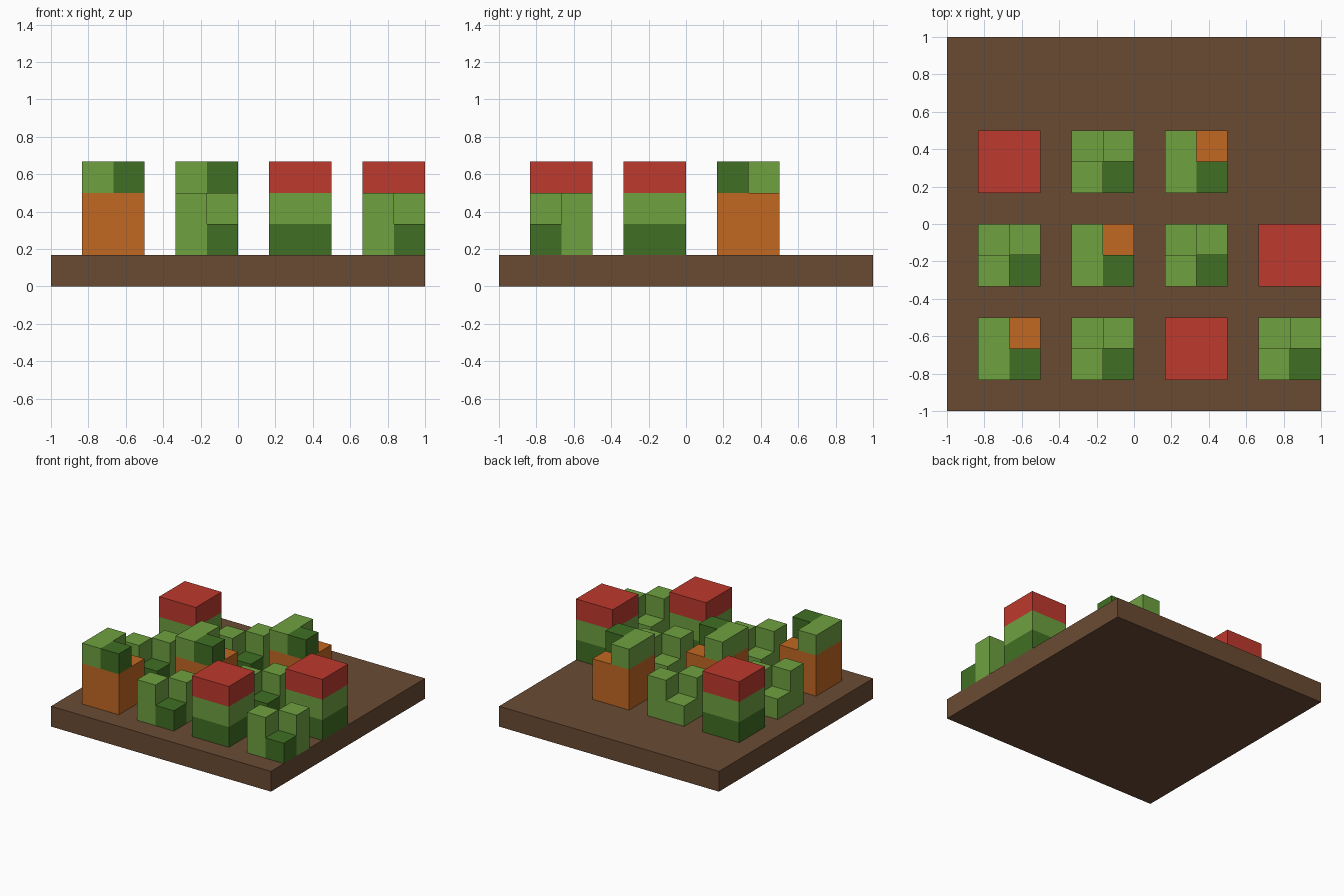
import bpy
import bmesh
from mathutils import Vector

if "Cube" in bpy.data.objects:
    bpy.data.objects.remove(bpy.data.objects["Cube"], do_unlink=True)

U = 1 / 6  # one block


def material(name, rgb):
    lin = [((c / 255 + 0.055) / 1.055) ** 2.4 for c in rgb]
    m = bpy.data.materials.new(name)
    m.use_nodes = True
    m.diffuse_color = (*lin, 1)
    m.node_tree.nodes["Principled BSDF"].inputs["Base Color"].default_value = (*lin, 1)
    return m


SOIL = material("soil brown", (106, 75, 52))
DARK = material("dark green", (64, 112, 35))
LIGHT = material("light green", (110, 161, 64))
RED = material("red", (190, 58, 45))
ORANGE = material("orange", (193, 104, 34))


def blocks(name, mat, origin, boxes):
    """One object made of boxes, each (low corner, size) in blocks from origin."""
    bm = bmesh.new()
    for low, size in boxes:
        verts = bmesh.ops.create_cube(bm, size=1)["verts"]
        low, size = Vector(low), Vector(size)
        for v in verts:
            v.co = (low + size * 0.5 + v.co * size) * U
    mesh = bpy.data.meshes.new(name)
    bm.to_mesh(mesh)
    bm.free()
    mesh.materials.append(mat)
    ob = bpy.data.objects.new(name, mesh)
    ob.location = Vector(origin) * U
    bpy.context.collection.objects.link(ob)


def tomato(o):
    blocks("tomato_stem", DARK, o, [((0, 0, 0), (2, 2, 1))])
    blocks("tomato_leaves", LIGHT, o, [((0, 0, 1), (2, 2, 1))])
    blocks("tomato_fruit", RED, o, [((0, 0, 2), (2, 2, 1))])


def carrot(o):
    blocks("carrot_root", ORANGE, o, [((0, 0, 0), (2, 2, 2))])
    blocks("carrot_light_leaf", LIGHT, o, [((0, 0, 2), (1, 2, 1))])
    blocks("carrot_dark_leaf", DARK, o, [((1, 0, 2), (1, 1, 1))])


def cabbage(o):
    # two tall corners and two low ones
    blocks("cabbage_light_leaves", LIGHT, o, [((0, 0, 0), (1, 1, 2)),
                                              ((1, 1, 0), (1, 1, 2)),
                                              ((0, 1, 0), (1, 1, 1))])
    blocks("cabbage_dark_leaf", DARK, o, [((1, 0, 0), (1, 1, 1))])


# garden bed
blocks("soil_bed", SOIL, (0, 0, 0), [((-6, -6, 0), (12, 12, 1))])

# planting rows, front to back
rows = [(carrot, cabbage, tomato, cabbage),
        (cabbage, carrot, cabbage, tomato),
        (tomato, cabbage, carrot)]
for r, row in enumerate(rows):
    for c, plant in enumerate(row):
        plant((-5 + 3 * c, -5 + 3 * r, 1))
